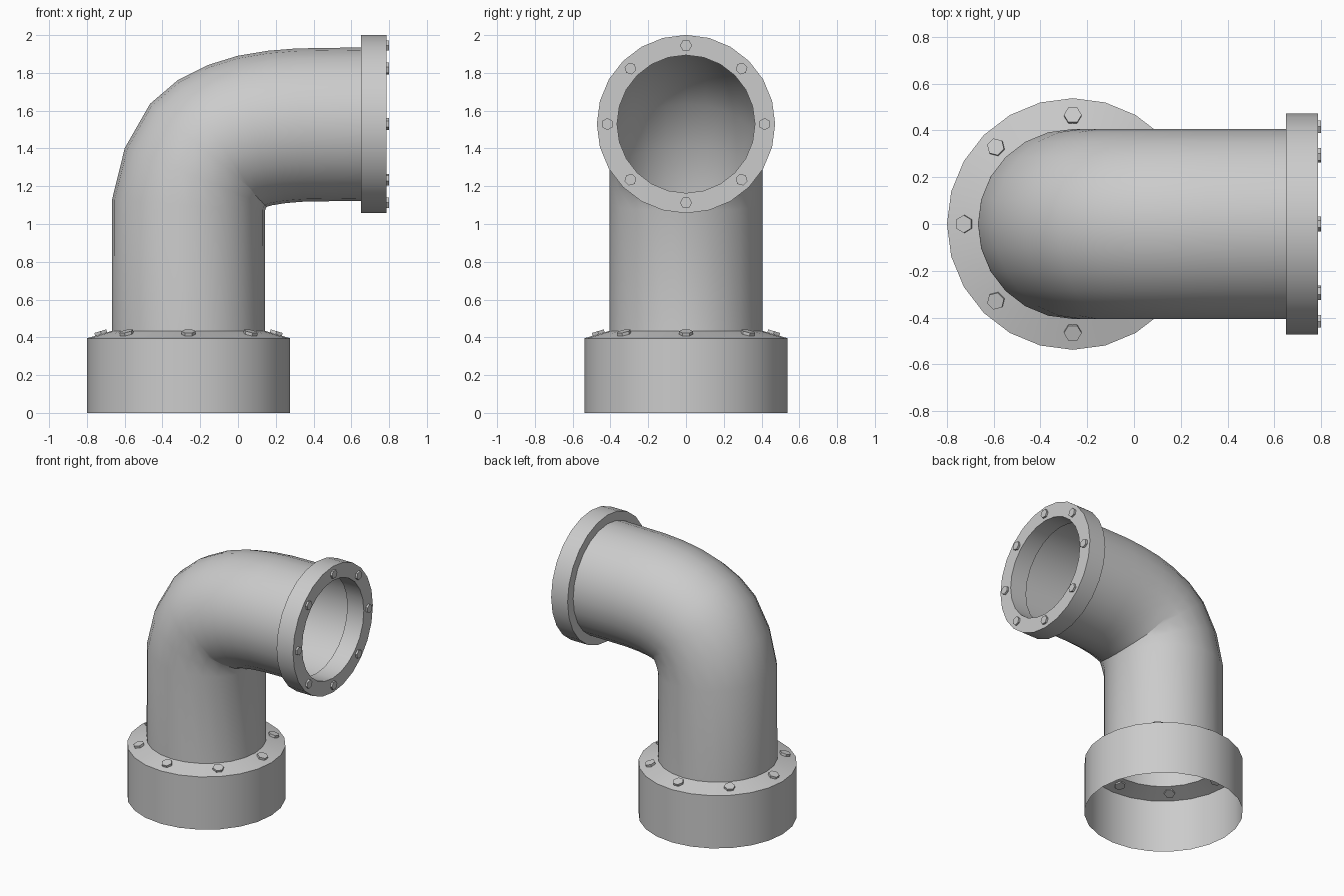
import bpy, bmesh
from math import sin, cos, pi, radians
from mathutils import Vector, Matrix

if "Cube" in bpy.data.objects:
    bpy.data.objects.remove(bpy.data.objects["Cube"])

N = 24
BASE_X, END_Z, PIPE_R = -0.262, 1.529, 0.406


def finish(name, bm, smooth=True):
    bmesh.ops.recalc_face_normals(bm, faces=bm.faces)
    me = bpy.data.meshes.new(name)
    bm.to_mesh(me)
    bm.free()
    ob = bpy.data.objects.new(name, me)
    bpy.context.collection.objects.link(ob)
    if smooth:
        bpy.ops.object.select_all(action='DESELECT')
        bpy.context.view_layer.objects.active = ob
        ob.select_set(True)
        bpy.ops.object.shade_smooth_by_angle(angle=radians(35))
    return ob


def bridge(bm, rings, closed=False):
    pairs = list(zip(rings, rings[1:]))
    if closed:
        pairs.append((rings[-1], rings[0]))
    for a, b in pairs:
        for i in range(N):
            j = (i + 1) % N
            bm.faces.new((a[i], a[j], b[j], b[i]))


def ring(bm, centre, u, v, r):
    return [bm.verts.new(centre + r * (cos(2 * pi * i / N) * u + sin(2 * pi * i / N) * v))
            for i in range(N)]


X, Y, Z = Vector((1, 0, 0)), Vector((0, 1, 0)), Vector((0, 0, 1))

# Base skirt: open below, sloped shoulder up to the pipe
bm = bmesh.new()
bridge(bm, [ring(bm, Vector((BASE_X, 0, z)), X, Y, r)
            for r, z in [(0.538, 0), (0.538, 0.395), (PIPE_R, 0.434)]])
finish("base_skirt", bm)

# Elbow pipe: thin shell swept along (x, z, tangent angle)
path = [(BASE_X, 0.434, 90), (BASE_X, 1.1, 86), (-0.223, 1.25, 68), (-0.155, 1.375, 50),
        (-0.093, 1.424, 34), (-0.008, 1.465, 22), (0.09, 1.495, 13), (0.206, 1.514, 7),
        (0.33, 1.524, 3), (0.66, END_Z, 0)]
bm = bmesh.new()
rings = []
for x, z, a in path:
    n = Vector((-sin(radians(a)), 0, cos(radians(a))))
    rings.append(ring(bm, Vector((x, 0, z)), n, Y, PIPE_R))
bridge(bm, rings)
finish("elbow_pipe", bm)

# Outlet flange: closed collar with a smaller bore
bm = bmesh.new()
bridge(bm, [ring(bm, Vector((x, 0, END_Z)), Z, Y, r)
            for r, x in [(0.472, 0.65), (0.472, 0.786), (0.365, 0.786), (0.365, 0.65)]],
       closed=True)
finish("outlet_flange", bm)


# Hexagonal bolts, eight per circle
def bolts(name, matrices, r, depth):
    bm = bmesh.new()
    for m in matrices:
        bmesh.ops.create_cone(bm, cap_ends=True, segments=6, radius1=r, radius2=r,
                              depth=depth, matrix=m)
    finish(name, bm, smooth=False)


turns = [Matrix.Rotation(k * pi / 4, 4, 'Z') for k in range(8)]
bolts("base_bolts",
      [Matrix.Translation((BASE_X, 0, 0.419)) @ t @ Matrix.Translation((0.463, 0, 0))
       @ Matrix.Rotation(radians(16.5), 4, 'Y') for t in turns], 0.038, 0.028)
bolts("flange_bolts",
      [Matrix.Translation((0.785, 0, END_Z)) @ Matrix.Rotation(pi / 2, 4, 'Y') @ t
       @ Matrix.Translation((0.416, 0, 0)) for t in turns], 0.032, 0.03)
